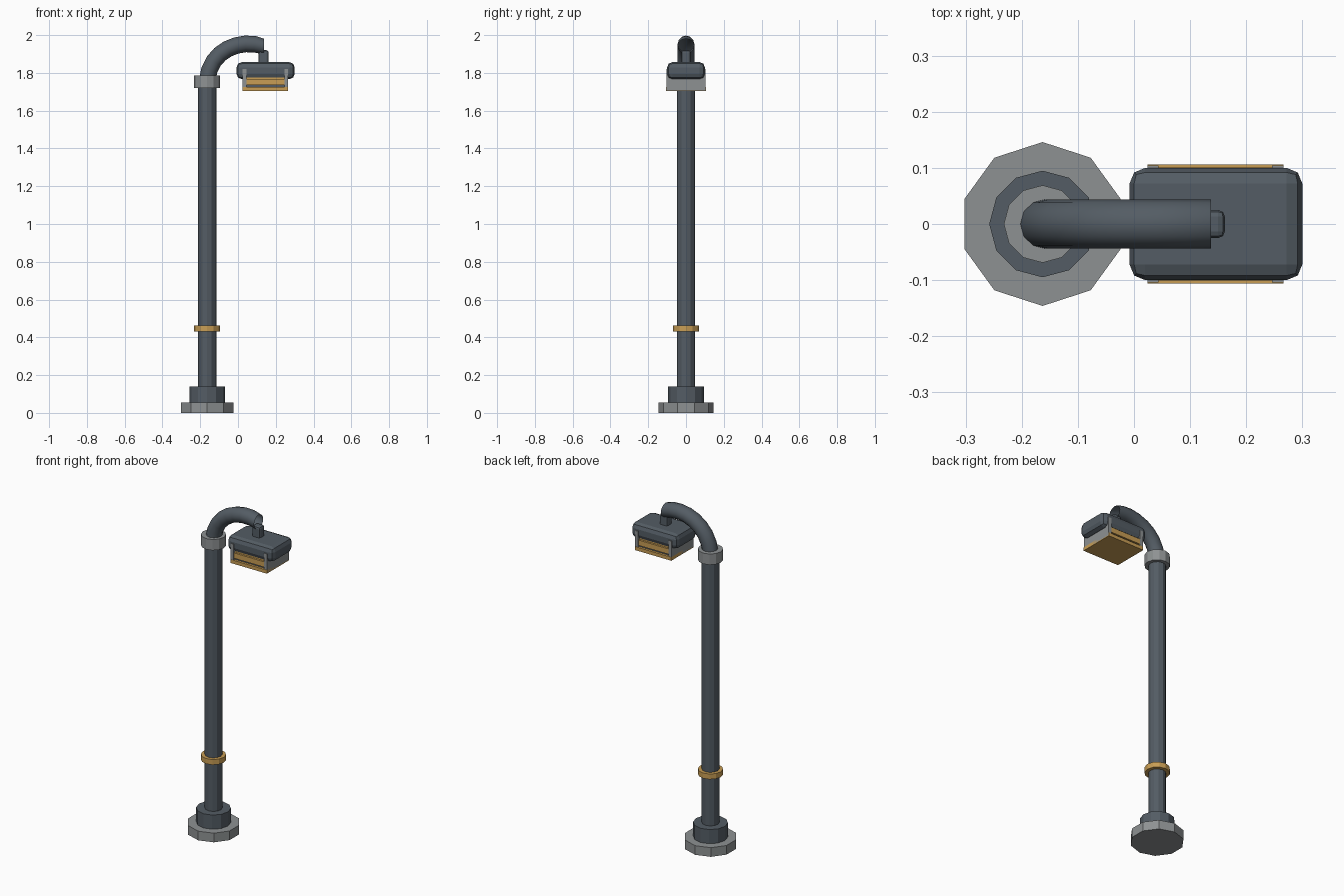
import bpy
from math import radians

cube = bpy.data.objects.get("Cube")
if cube:
    bpy.data.objects.remove(cube, do_unlink=True)


def material(name, colour):
    m = bpy.data.materials.new(name)
    m.use_nodes = True
    m.diffuse_color = (*colour, 1)
    m.node_tree.nodes["Principled BSDF"].inputs["Base Color"].default_value = (*colour, 1)
    return m


steel = material("dark_steel", (0.088, 0.108, 0.128))
grey = material("light_grey", (0.27, 0.285, 0.29))
gold = material("warm_gold", (0.58, 0.34, 0.09))

POLE_X = -0.163


def finish(name, mat, smooth=False):
    ob = bpy.context.object
    ob.name = name
    ob.data.materials.append(mat)
    if smooth:
        bpy.ops.object.shade_smooth_by_angle(angle=radians(35))
    return ob


def ring(name, radius, z0, z1, mat, sides=12):
    bpy.ops.mesh.primitive_cylinder_add(
        vertices=sides, radius=radius, depth=z1 - z0, location=(POLE_X, 0, (z0 + z1) / 2))
    return finish(name, mat)


def box(name, x0, x1, half_y, z0, z1, mat, bevel=0, y=0):
    bpy.ops.mesh.primitive_cube_add(size=1, location=((x0 + x1) / 2, y, (z0 + z1) / 2))
    ob = bpy.context.object
    ob.scale = (x1 - x0, 2 * half_y, z1 - z0)
    bpy.ops.object.transform_apply(location=False, rotation=False, scale=True)
    if bevel:
        mod = ob.modifiers.new("Bevel", "BEVEL")
        mod.width, mod.segments = bevel, 2
        bpy.ops.object.modifier_apply(modifier=mod.name)
    return finish(name, mat)


# Post
ring("base_plate", 0.146, 0, 0.055, grey, sides=10)
ring("base_collar", 0.095, 0.05, 0.14, steel)
ring("pole", 0.048, 0.1, 1.77, steel)
ring("pole_band", 0.069, 0.43, 0.462, gold)
ring("top_collar", 0.069, 1.72, 1.785, grey)

# Curved arm, open at the tip
curve = bpy.data.curves.new("arm", "CURVE")
curve.dimensions = "3D"
curve.bevel_depth = 0.044
curve.bevel_resolution = 4
curve.resolution_u = 8
spline = curve.splines.new("BEZIER")
spline.bezier_points.add(1)
path = [((POLE_X, 1.76), (POLE_X, 1.70), (-0.15, 1.92)),
        ((0.137, 1.94), (0.012, 1.985), (0.2, 1.92))]
for p, (co, left, right) in zip(spline.bezier_points, path):
    p.handle_left_type = p.handle_right_type = "FREE"
    p.co, p.handle_left, p.handle_right = [(x, 0, z) for x, z in (co, left, right)]
arm = bpy.data.objects.new("arm", curve)
bpy.context.collection.objects.link(arm)
bpy.ops.object.select_all(action="DESELECT")
arm.select_set(True)
bpy.context.view_layer.objects.active = arm
bpy.ops.object.convert(target="MESH")
arm = bpy.context.object
for v in arm.data.vertices:  # square off the tip
    if v.co.x > 0.119:
        v.co.x = 0.137
arm.data.materials.clear()
finish("arm", steel, smooth=True)

# Lamp head
box("hanger", 0.108, 0.162, 0.025, 1.83, 1.92, steel, bevel=0.012)
box("lamp_housing", -0.008, 0.3, 0.1, 1.767, 1.857, steel, bevel=0.028)
for side, x in (("right", 0.024), ("left", 0.246)):
    box(side + "_end_panel", x, x + 0.02, 0.104, 1.708, 1.82, grey)
box("lens_plate", 0.024, 0.266, 0.106, 1.703, 1.724, gold)
box("lens_core", 0.044, 0.246, 0.09, 1.72, 1.78, gold)
for side, s in (("front", -1), ("back", 1)):
    box(side + "_slat", 0.044, 0.246, 0.008, 1.735, 1.767, gold, y=s * 0.094)
    box(side + "_slot", 0.044, 0.246, 0.002, 1.724, 1.735, steel, y=s * 0.09)
